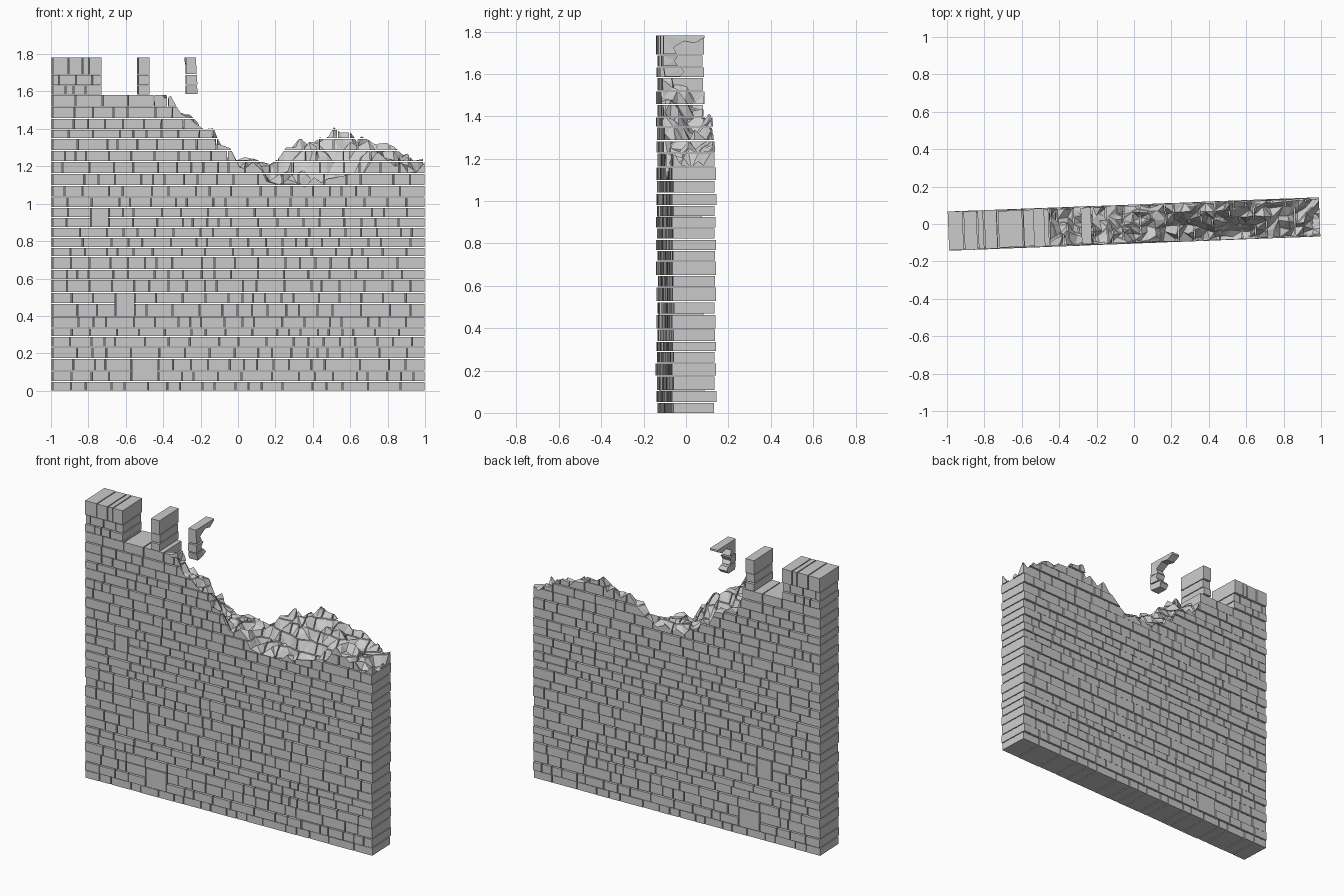
import bpy, bmesh, math, random
from mathutils import Matrix, Vector

if "Cube" in bpy.data.objects:
    bpy.data.objects.remove(bpy.data.objects["Cube"])

random.seed(7)
TURN = Matrix.Rotation(math.atan(0.0385), 4, 'Z')   # wall runs slightly skewed
END, GAP = 0.996, 0.006

# course heights, ground to battlements
Z = [0, .05, .107, .174, .235, .29, .337, .396, .466, .525, .595, .648, .718, .766,
     .82, .873, .927, .98, 1.037, 1.098, 1.162, 1.227, 1.285, 1.35, 1.398, 1.457,
     1.519, 1.583, 1.634, 1.69, 1.785]
# tall blocks spanning two courses: lower course index -> (x0, x1)
TALL = {1: (-.575, -.43), 7: (-.66, -.555), 15: (-.79, -.695)}


def finish(name, bm):
    bmesh.ops.recalc_face_normals(bm, faces=bm.faces)
    bmesh.ops.transform(bm, matrix=TURN, verts=bm.verts)
    me = bpy.data.meshes.new(name)
    bm.to_mesh(me)
    bm.free()
    ob = bpy.data.objects.new(name, me)
    bpy.context.collection.objects.link(ob)
    return ob


def box(bm, x0, x1, z0, z1, half):
    f, b = half + random.uniform(-.002, .002), half + random.uniform(-.002, .002)
    m = (Matrix.Translation(((x0 + x1) / 2, (b - f) / 2, (z0 + z1) / 2))
         @ Matrix.Diagonal((x1 - x0, f + b, z1 - z0, 1)))
    bmesh.ops.create_cube(bm, size=1, matrix=m)


def course(bm, i, x0, x1, mean=.105):
    """Fill one course between x0 and x1 with bricks of uneven width."""
    n = max(1, round((x1 - x0) / mean))
    w = [random.uniform(.5, 1.5) for _ in range(n)]
    s = (x1 - x0) / sum(w)
    half = .103 if i % 2 else .097
    x = x0
    for k in w:
        box(bm, x + GAP / 2, x + k * s - GAP / 2, Z[i] + (.002 if i else 0), Z[i + 1] - .003, half)
        x += k * s


def body(bm, first, last):
    for i in range(first, last):
        hole = TALL.get(i) or TALL.get(i - 1)
        if hole:
            course(bm, i, -END, hole[0])
            course(bm, i, hole[1], END)
            if i in TALL:
                box(bm, hole[0] + GAP / 2, hole[1] - GAP / 2, Z[i] + .002, Z[i + 2] - .003, .103)
        else:
            course(bm, i, -END, END)


# intact lower courses
bm = bmesh.new()
body(bm, 0, 17)
finish("lower_courses", bm)

# upper courses, broken away below
bm = bmesh.new()
body(bm, 17, 27)
upper = finish("broken_upper_courses", bm)

# break line along the front and back faces: (x, z)
FRONT = [(-.48, 1.62), (-.38, 1.57), (-.3, 1.48), (-.2, 1.41), (-.12, 1.34), (-.06, 1.29),
         (0, 1.17), (.08, 1.19), (.18, 1.13), (.27, 1.07), (.36, 1.11), (.5, 1.16),
         (.62, 1.14), (.68, 1.24), (.8, 1.24), (.9, 1.2), (.97, 1.18), (1.1, 1.24)]
BACK = [(-.48, 1.56), (-.42, 1.42), (-.3, 1.36), (-.2, 1.3), (-.06, 1.21), (.06, 1.23),
        (.18, 1.18), (.25, 1.28), (.35, 1.33), (.46, 1.35), (.55, 1.41), (.65, 1.35),
        (.8, 1.28), (.9, 1.24), (.97, 1.19), (1.1, 1.25)]


def height(line, x):
    for (a, za), (b, zb) in zip(line, line[1:]):
        if x <= b:
            return za + (zb - za) * max(0, (x - a) / (b - a))
    return line[-1][1]


# jagged cutter
bm = bmesh.new()
bmesh.ops.create_grid(bm, x_segments=34, y_segments=7, size=.5)
for v in bm.verts:
    inner = abs(v.co.x) < .49
    x = -.45 + (v.co.x + .5) * 1.5
    y = v.co.y * .26
    t = min(1, max(0, (y + .1) / .2))
    t = t * t * (3 - 2 * t)
    z = height(FRONT, x) * (1 - t) + height(BACK, x) * t + random.uniform(-.045, .045)
    v.co = (x + (random.uniform(-.015, .015) if inner else 0), y + random.uniform(-.012, .012), z)
    if abs(y) > .12:
        v.co.y = math.copysign(.14, y)
bmesh.ops.triangulate(bm, faces=bm.faces[:])
lid = bmesh.ops.extrude_face_region(bm, geom=bm.faces[:])
for v in lid["geom"]:
    if isinstance(v, bmesh.types.BMVert):
        v.co.z = 2
cutter = finish("break_cutter", bm)
cutter.hide_render = True

mod = upper.modifiers.new("break", 'BOOLEAN')
mod.operation, mod.solver, mod.object = 'DIFFERENCE', 'EXACT', cutter
bpy.context.view_layer.objects.active = upper
upper.select_set(True)
bpy.ops.object.modifier_apply(modifier=mod.name)
bpy.data.objects.remove(cutter)

# surviving battlements
for name, x0, x1 in (("corner_battlement", -END, -.73), ("narrow_battlement", -.54, -.475)):
    bm = bmesh.new()
    for i in (27, 28, 29):
        course(bm, i, x0, x1, .067)
    finish(name, bm)

# broken battlement: front column with an overhanging cap, profiles in (y, z)
bm = bmesh.new()
for prof in ([(-.09, 1.587), (-.02, 1.587), (.0, 1.61), (-.015, 1.631), (-.097, 1.631)],
             [(-.1, 1.637), (-.03, 1.637), (-.045, 1.66), (-.03, 1.687), (-.1, 1.687)],
             [(-.097, 1.693), (-.035, 1.693), (-.05, 1.725), (.0, 1.755), (.05, 1.745),
              (.097, 1.77), (.097, 1.782), (-.097, 1.782)]):
    base = bm.faces.new([bm.verts.new((-.282, y, z)) for y, z in prof])
    out = bmesh.ops.extrude_face_region(bm, geom=[base])
    for v in out["geom"]:
        if isinstance(v, bmesh.types.BMVert):
            v.co.x = -.225 + random.uniform(-.006, .006)
bmesh.ops.triangulate(bm, faces=[f for f in bm.faces if len(f.verts) > 4])
finish("broken_battlement", bm)
